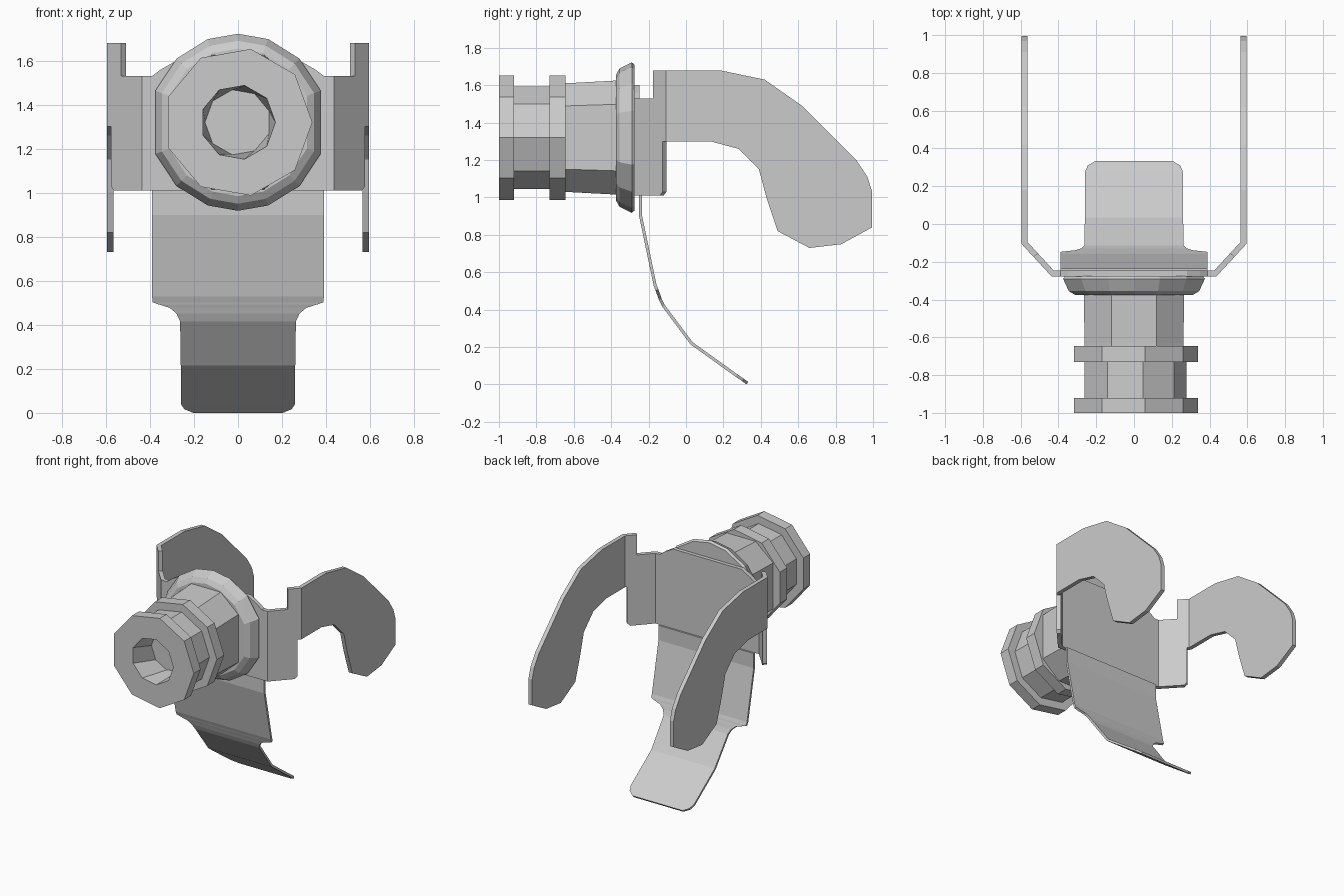
import bpy, bmesh
from math import sin, cos, radians

if "Cube" in bpy.data.objects:
    bpy.data.objects.remove(bpy.data.objects["Cube"])

AXIS_Z = 1.32  # height of the bolt axis


def finish(name, bm, thickness=0):
    bmesh.ops.remove_doubles(bm, verts=bm.verts, dist=0.0005)
    bmesh.ops.recalc_face_normals(bm, faces=bm.faces)
    mesh = bpy.data.meshes.new(name)
    bm.to_mesh(mesh)
    bm.free()
    ob = bpy.data.objects.new(name, mesh)
    bpy.context.collection.objects.link(ob)
    if thickness:
        m = ob.modifiers.new("sheet_thickness", 'SOLIDIFY')
        m.thickness, m.offset, m.use_even_offset = thickness, 0, True
    return ob


def add_face(bm, points):
    bm.faces.new([bm.verts.new(p) for p in points])


def loft(name, rings):
    """Closed solid through rings of points, capped at both ends."""
    bm = bmesh.new()
    rows = [[bm.verts.new(p) for p in r] for r in rings]
    n = len(rows[0])
    for a, b in zip(rows, rows[1:]):
        for i in range(n):
            j = (i + 1) % n
            bm.faces.new((a[i], a[j], b[j], b[i]))
    bm.faces.new(rows[0])
    bm.faces.new(rows[-1])
    return finish(name, bm)


def ring(y, r, angles):
    return [(r * cos(radians(a)), y, AXIS_Z + r * sin(radians(a))) for a in angles]


# Spool-shaped nine-sided knob with a twisted socket in its front face
nine = [40 * i for i in range(9)]
profile = [(-1, .17), (-1, .338), (-.92, .338), (-.92, .278), (-.73, .278),
           (-.73, .338), (-.645, .338)]
socket = [ring(-.80, .15, [a + 20 for a in nine])]
loft("knob", socket + [ring(y, r, nine) for y, r in profile])

# Eight-sided nut body, slightly tapered
quarter = [(.265, .175), (.12, .30)]
octagon = (quarter + [(-x, z) for x, z in quarter[::-1]]
           + [(-x, -z) for x, z in quarter] + [(x, -z) for x, z in quarter[::-1]])


def oct_ring(y, sx, sz):
    return [(x * sx, y, AXIS_Z + z * sz) for x, z in octagon]


loft("nut_body", [oct_ring(-.66, .99, .97), oct_ring(-.63, .99, .97), oct_ring(-.35, 1, 1.02)])

# Chamfered washer flange
side = [21, 46, 70]
flange_angles = (side + [90] + [180 - a for a in side[::-1]]
                 + [180 + a for a in side] + [270] + [360 - a for a in side[::-1]])
loft("flange", [ring(y, r, flange_angles) for y, r in
                [(-.375, .335), (-.355, .37), (-.29, .402), (-.275, .39)]])

# Folded bracket: front plate, diagonal wings and hooked arms
plate_half = [(.43, 1.01), (.43, 1.53), (.39, 1.53), (.35, 1.56), (.28, 1.60)]
wing = [(-.2625, 1.01), (-.13, 1.01), (-.115, 1.03), (-.115, 1.30), (-.10, 1.30),
        (-.10, 1.68), (-.165, 1.68), (-.165, 1.53), (-.2625, 1.53)]
arm = [(-.10, 1.30), (.13, 1.30), (.28, 1.26), (.39, 1.15), (.43, 1.0), (.49, .82),
       (.66, .73), (.83, .75), (.995, .84), (.995, 1.03), (.97, 1.11), (.91, 1.20),
       (.62, 1.49), (.42, 1.63), (.18, 1.68), (-.10, 1.68)]


def wing_x(y):
    return .43 + .15 * min(1, (y + .2625) / .1625)


bm = bmesh.new()
add_face(bm, [(x, -.2625, z) for x, z in plate_half + [(-x, z) for x, z in plate_half[::-1]]])
for s in (1, -1):
    for outline in (wing, arm):
        add_face(bm, [(s * wing_x(y), y, z) for y, z in outline])
finish("bracket", bm, .03)

# Curved tongue hanging under the bracket: rows of y, z, half width
rows = [(-.2425, 1.01, .39), (-.2425, .90, .39), (-.165, .53, .39), (-.155, .505, .388),
        (-.152, .495, .36), (-.146, .48, .31), (-.137, .455, .28), (-.12, .42, .263),
        (.03, .22, .26), (.27, .048, .26), (.305, .024, .245), (.328, .007, .205)]
bm = bmesh.new()
for (y0, z0, w0), (y1, z1, w1) in zip(rows, rows[1:]):
    add_face(bm, [(-w0, y0, z0), (w0, y0, z0), (w1, y1, z1), (-w1, y1, z1)])
finish("tongue", bm, .016)
